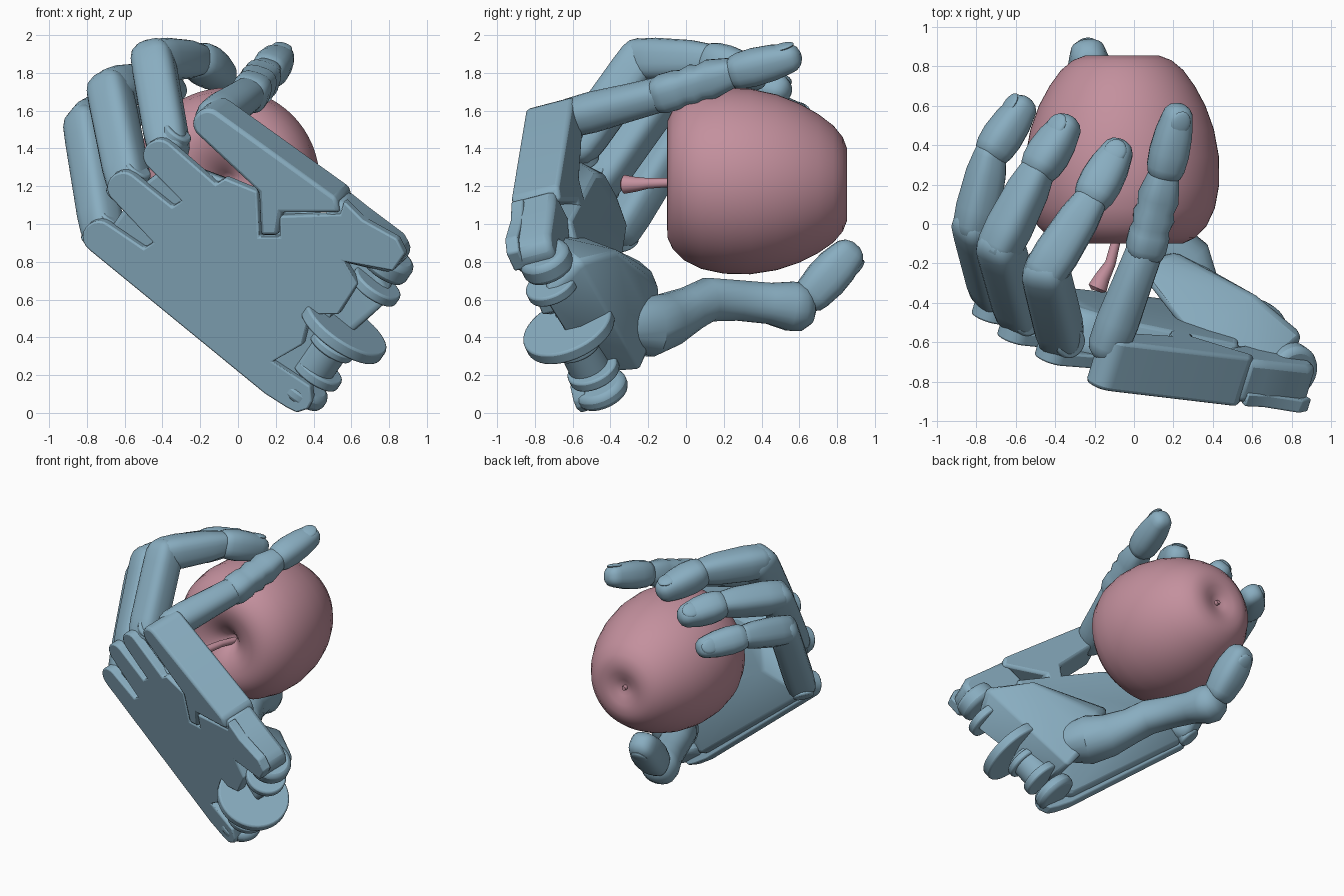
import bpy, bmesh, math
from mathutils import Vector as V, Matrix

if "Cube" in bpy.data.objects:
    bpy.data.objects.remove(bpy.data.objects["Cube"])

def material(name, c):
    m = bpy.data.materials.new(name)
    m.diffuse_color = (*c, 1)
    m.use_nodes = True
    m.node_tree.nodes["Principled BSDF"].inputs["Base Color"].default_value = m.diffuse_color
    return m
HAND = material("hand_blue", (0.25, 0.42, 0.53))
APPLE = material("apple_pink", (0.55, 0.28, 0.34))

# Hand frame: U wrist to knuckles, N out of the palm, ACROSS little finger to index
N = V((0.285, 0.93, 0.243)).normalized()
U = V((-0.80, 0.09, 0.595)); U = (U - N * U.dot(N)).normalized()
ACROSS = N.cross(U)
CORE = V((-0.04, 0.3, 1.22))

def on_back(x, z, off=0):
    return V((x, (-0.43 - 0.285 * x - 0.243 * z) / 0.93, z)) + N * off

def finish(bm, name, mat=HAND, bevel=0, angle=35):
    bmesh.ops.recalc_face_normals(bm, faces=bm.faces)
    me = bpy.data.meshes.new(name)
    bm.to_mesh(me); bm.free()
    ob = bpy.data.objects.new(name, me)
    bpy.context.collection.objects.link(ob)
    me.materials.append(mat)
    bpy.ops.object.select_all(action='DESELECT')
    ob.select_set(True)
    bpy.context.view_layer.objects.active = ob
    if bevel:
        b = ob.modifiers.new("bevel", 'BEVEL')
        b.width, b.segments, b.limit_method = bevel, 2, 'ANGLE'
    bpy.ops.object.shade_smooth_by_angle(angle=math.radians(angle))
    return ob

def plate(name, pts, lo, hi, bevel=0.01):
    bm = bmesh.new()
    f = bm.faces.new([bm.verts.new(on_back(x, z, lo)) for x, z in pts])
    r = bmesh.ops.extrude_face_region(bm, geom=[f])
    bmesh.ops.translate(bm, vec=N * (hi - lo), verts=[v for v in r['geom'] if isinstance(v, bmesh.types.BMVert)])
    finish(bm, name, bevel=bevel)

def rings(bm, loops):
    vs = [[bm.verts.new(p) for p in l] for l in loops]
    n = len(vs[0])
    for a, b in zip(vs, vs[1:]):
        for i in range(n):
            bm.faces.new((a[i], a[(i + 1) % n], b[(i + 1) % n], b[i]))
    bm.faces.new(vs[0]); bm.faces.new(vs[-1])

def loft(name, stations, up, power=2.4, sides=20, mat=HAND):
    # stations: (centre, radius); superellipse sections across the path
    loops = []
    for i, (c, r) in enumerate(stations):
        d = (V(stations[min(i + 1, len(stations) - 1)][0]) - V(stations[max(i - 1, 0)][0])).normalized()
        h = (up - d * up.dot(d)).normalized()
        s = d.cross(h)
        loop = []
        for k in range(sides):
            a = 2 * math.pi * (k + .5) / sides
            ca, sa = math.cos(a), math.sin(a)
            loop.append(V(c) + s * math.copysign(abs(ca) ** (2 / power), ca) * r
                        + h * math.copysign(abs(sa) ** (2 / power), sa) * r)
        loops.append(loop)
    bm = bmesh.new()
    rings(bm, loops)
    return finish(bm, name, mat)

def segment(name, a, b, ra, rb, up, power=2.4, mids=()):
    a, b = V(a), V(b)
    d = (b - a).normalized()
    st = [(a + d * k * ra, ra * s) for k, s in ((-.8, .3), (-.68, .6), (-.4, .88), (0, 1))]
    st += [(a.lerp(b, t), r) for t, r in mids]
    st += [(b + d * k * rb, rb * s) for k, s in ((0, 1), (.4, .9), (.72, .66), (.9, .3))]
    return loft(name, st, up, power)

def nail(name, base, tip, r, up):
    d = (V(tip) - V(base)).normalized()
    h = (up - d * up.dot(d)).normalized()
    c = V(tip) - d * 0.012 + h * r * 0.84
    bm = bmesh.new()
    m = Matrix((d, h.cross(d), h)).transposed().to_4x4()
    bmesh.ops.create_uvsphere(bm, u_segments=20, v_segments=10, radius=1,
        matrix=Matrix.Translation(c) @ m @ Matrix.Diagonal((0.065, r * .62, r * .2, 1)))
    finish(bm, name)

def disc(name, c, r, depth, axis=ACROSS, bevel=0.012):
    bm = bmesh.new()
    m = Matrix.Translation(c) @ V(axis).to_track_quat('Z', 'Y').to_matrix().to_4x4()
    bmesh.ops.create_cone(bm, cap_ends=True, segments=40, radius1=r, radius2=r, depth=depth, matrix=m)
    finish(bm, name, bevel=bevel)

def hull(name, pts, bevel):
    bm = bmesh.new()
    for p in pts:
        bm.verts.new(p)
    bmesh.ops.convex_hull(bm, input=bm.verts)
    bmesh.ops.delete(bm, geom=[v for v in bm.verts if not v.link_faces], context='VERTS')
    finish(bm, name, bevel=bevel, angle=40)

# Apple: turned profile (distance along axis, radius), stem towards -y
prof = [(.06, .012), (.02, .04), (-.04, .10), (-.085, .18), (-.10, .25), (-.098, .31), (-.07, .37), (-.01, .428), (.08, .47),
        (.2, .492), (.34, .491), (.48, .465), (.6, .422), (.7, .368), (.78, .31), (.83, .25), (.853, .19), (.848, .12), (.825, .06), (.81, .015)]
bm = bmesh.new()
rings(bm, [[V((-.06 + r * math.cos(k * math.pi / 32), y, 1.235 - .03 * y + r * math.sin(k * math.pi / 32)))
            for k in range(64)] for y, r in prof])
finish(bm, "apple", mat=APPLE, angle=70)
loft("apple_stem", [((-.06, .08, 1.2), .022), ((-.09, -.08, 1.22), .024), ((-.12, -.2, 1.215), .028),
                    ((-.16, -.27, 1.21), .04), ((-.185, -.325, 1.21), .05), ((-.19, -.34, 1.21), .03)], V((0, 0, 1)), 2, 14, mat=APPLE)
loft("apple_calyx", [((-.06, .77, 1.21), .025), ((-.06, .835, 1.21), .015)], V((0, 0, 1)), 2, 12, mat=APPLE)

# Back cover with a rounded lobe over each knuckle
def lobe(cx, cz, r):
    ua = math.atan2(.6, -.8)
    return [(cx + r * math.cos(ua + 1.57 - k * .314), cz + r * math.sin(ua + 1.57 - k * .314)) for k in range(11)]
out = []
for (cx, cz), slot in [((-.74, .93), (-.48, .88)), ((-.61, 1.19), (-.33, 1.10)), ((-.42, 1.36), (-.10, 1.22))]:
    out += lobe(cx, cz, .085) + [(slot[0] - .02, slot[1] - .01), (slot[0] + .03, slot[1] + .02)]
out += [(.10, 1.17), (.11, .93), (.22, .93), (.22, 1.04), (.54, 1.05), (.56, 1.12), (.66, 1.02), (.84, .92),
        (.88, .84), (.82, .75), (.56, .80), (.63, .68), (.53, .52), (.38, .52), (.34, .36), (.18, .27),
        (.38, .14), (.39, .06), (.37, .02), (.31, 0), (.25, .03), (.14, .10)]
plate("back_cover", out, 0, .07)
# Palm wedge: thin along the little finger edge, thick towards the thumb
edge = [(-.76, .86), (-.68, .98), (-.54, 1.18), (-.36, 1.32), (.5, 1.0), (.52, .6), (.36, .32), (.3, .12), (.14, .14)]
ridge = [(-.50, .94), (-.46, 1.08), (-.35, 1.20), (-.2, 1.2), (.45, .95), (.45, .6), (.28, .42), (.16, .45)]
hull("palm", [on_back(x, z, .05) for x, z in edge] + [on_back(x, z, .11) for x, z in edge]
     + [on_back(x, z, .26) for x, z in ridge], .02)
plate("wrist_side_block", [(.4, .98), (.52, 1.13), (.62, 1.05), (.82, .90), (.86, .83), (.84, .77), (.79, .73), (.5, .8)], .01, .24, .035)

# Index metacarpal block with its rounded end
plate("index_metacarpal", lobe(-.16, 1.53, .08) + [(.52, 1.14), (.54, 1.06), (.23, 1.06), (.21, .94), (.12, .94), (.11, 1.17)], -.01, .26, .02)

# Thumb root mass and wrist fork
hull("thumb_root", [(.02, -.24, .80), (.10, -.17, .74), (.20, -.14, .66), (.24, -.15, .42), (.62, -.36, .86), (.86, -.56, .8), (.8, -.75, .6),
                    (.38, -.24, .22), (.34, -.5, .2), (.6, -.4, .5), (.3, -.6, .95), (.65, -.75, .95)], .04)
disc("wrist_disc", V((.56, -.62, .44)), .25, .07)
disc("wrist_axle", V((.46, -.55, .32)), .11, .22)
disc("wrist_collar", V((.50, -.58, .36)), .13, .05)
disc("upper_fork_lug", V((.79, -.74, .80)), .14, .12, bevel=.03)
disc("upper_fork_lug_inner", V((.73, -.71, .67)), .14, .06)
disc("lower_fork_lug", V((.34, -.45, .125)), .145, .09, bevel=.03)
disc("lower_fork_inner", V((.42, -.49, .22)), .14, .06)

# Fingers: knuckle, middle joint, end joint, tip, radius
fingers = {
    "little": ((-.72, -.35, .97), (-.81, -.01, 1.53), (-.73, .35, 1.60), (-.575, .58, 1.565), .105),
    "ring":   ((-.58, -.46, 1.22), (-.68, -.11, 1.71), (-.49, .27, 1.75), (-.355, .48, 1.71), .112),
    "middle": ((-.37, -.57, 1.41), (-.45, -.24, 1.87), (-.22, .12, 1.87), (-.09, .355, 1.79), .115),
    "index":  ((-.13, -.62, 1.56), (.06, -.12, 1.69), (.15, .24, 1.80), (.22, .54, 1.875), .105)}
for f, (k, p, e, t, r) in fingers.items():
    k, p, e, t = V(k), V(p), V(e), V(t)
    up = (p + e) / 2 - CORE
    idx = f == "index"
    segment(f + "_lower", k, p, r * .95, r * (.85 if idx else .98), up + V((0, -.4, 0)), 2.4 if idx else 3.2,
            [(.25, r), (.6, r * .92)] if idx else [(.15, r), (.85, r)])
    ridges = [(.2, r * .95), (.3, r * .86), (.45, r * .98), (.55, r * .86), (.7, r * .97)] if idx else [(.25, r), (.75, r * .9)]
    segment(f + "_middle", p, e, r * .96, r * .74, up, 2.8, ridges)
    segment(f + "_tip", e.lerp(t, .15), t, r * .9, r * .74, up, 2.5, [(.3, r * .95), (.7, r * .88)])
    nail(f + "_nail", e, t, r * .8, up)
    if not idx:
        disc(f + "_knuckle_pin", k, r * .7, r * 1.9)

# Thumb
loft("thumb_lower", [((.33, -.36, .46), .12), ((.24, -.2, .46), .165), ((.14, -.1, .49), .145), ((.04, .02, .55), .12),
                     ((-.03, .12, .60), .118), ((-.10, .28, .595), .108), ((-.15, .44, .58), .11), ((-.18, .55, .565), .132),
                     ((-.20, .61, .56), .128), ((-.215, .66, .56), .09), ((-.22, .68, .56), .04)], V((0, 0, 1)), 2.2)
tb, tt = V((-.21, .67, .63)), V((-.23, .845, .825))
tup = V((-.1, .7, -.7))
segment("thumb_tip", tb, tt, .10, .095, tup, 2.8, [(.4, .112), (.75, .108)])
nail("thumb_nail", tb, tt, .10, tup)
